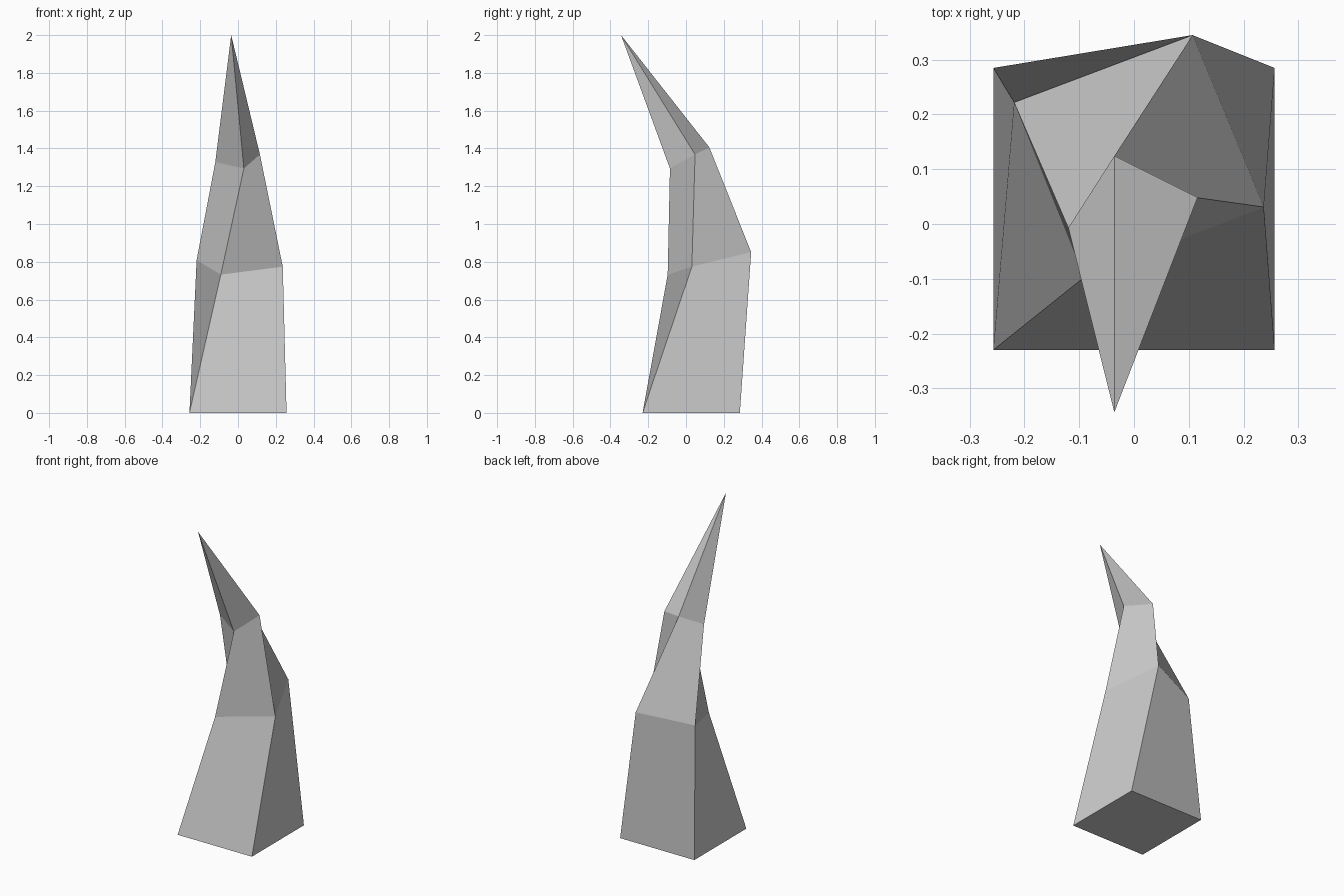
import bpy, bmesh

if "Cube" in bpy.data.objects:
    bpy.data.objects.remove(bpy.data.objects["Cube"])

# Four-sided cross-sections from the ground up, corners counter-clockwise
sections = [
    [(-0.257, -0.23, 0), (0.257, -0.23, 0), (0.257, 0.285, 0), (-0.257, 0.285, 0)],
    [(-0.091, -0.097, 0.732), (0.237, 0.031, 0.774), (0.107, 0.345, 0.851), (-0.219, 0.222, 0.809)],
    [(0.031, -0.085, 1.294), (0.116, 0.048, 1.368), (-0.036, 0.124, 1.405), (-0.12, -0.007, 1.328)],
]
tip_point = (-0.036, -0.344, 2.0)

bm = bmesh.new()
base, middle, upper = [[bm.verts.new(p) for p in ring] for ring in sections]
tip = bm.verts.new(tip_point)

# Base cap, twisted side panels (corner order sets how each one folds), pointed end
bm.faces.new(base[::-1])
for i in range(4):
    j = (i + 1) % 4
    bm.faces.new((base[j], middle[j], middle[i], base[i]))
    bm.faces.new((middle[i], middle[j], upper[j], upper[i]))
    bm.faces.new((upper[i], upper[j], tip))

bmesh.ops.recalc_face_normals(bm, faces=bm.faces[:])
mesh = bpy.data.meshes.new("curved_spike")
bm.to_mesh(mesh)
bm.free()
bpy.context.collection.objects.link(bpy.data.objects.new("curved_spike", mesh))
